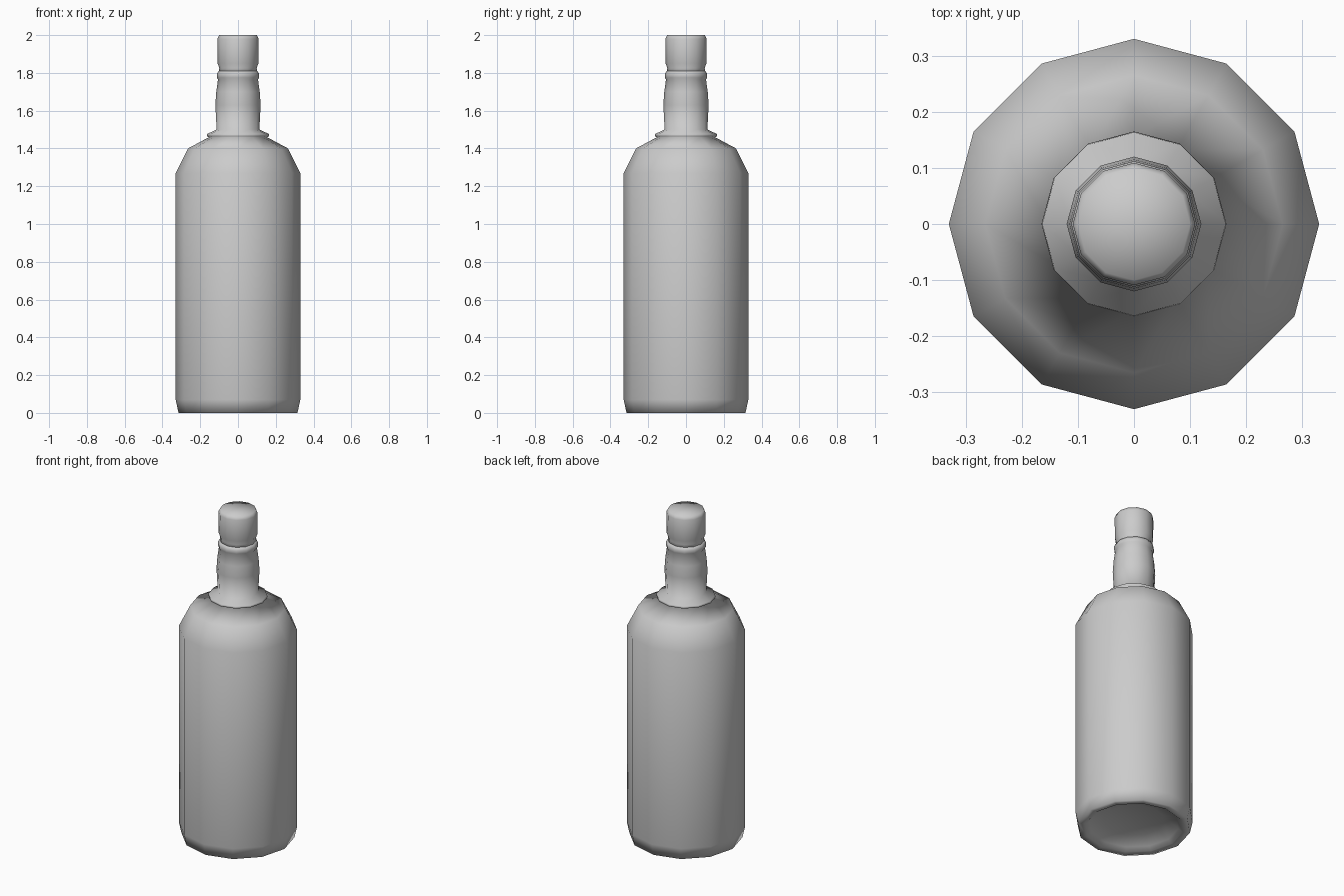
import bpy, bmesh
from math import cos, sin, pi

if "Cube" in bpy.data.objects:
    bpy.data.objects.remove(bpy.data.objects["Cube"])

SIDES = 12


def lathe(name, profile):
    """Revolve (radius, z) points around z; radius 0 makes a pole."""
    bm = bmesh.new()
    rings = []
    for r, z in profile:
        if r == 0:
            rings.append([bm.verts.new((0, 0, z))] * SIDES)
        else:
            rings.append([bm.verts.new((r * cos(2 * pi * i / SIDES),
                                        r * sin(2 * pi * i / SIDES), z))
                          for i in range(SIDES)])
    for a, b in zip(rings, rings[1:]):
        for i in range(SIDES):
            j = (i + 1) % SIDES
            bm.faces.new(list(dict.fromkeys((a[i], a[j], b[j], b[i]))))
    bmesh.ops.recalc_face_normals(bm, faces=bm.faces)
    for f in bm.faces:
        f.smooth = True
    mesh = bpy.data.meshes.new(name)
    bm.to_mesh(mesh)
    bm.free()
    obj = bpy.data.objects.new(name, mesh)
    bpy.context.collection.objects.link(obj)
    return obj


# Bottle body with punted base, sloping shoulder, lip and swollen neck
lathe("bottle_body", [
    (0, 0.06), (0.17, 0.05), (0.25, 0.02), (0.275, 0.0), (0.315, 0.0),
    (0.33, 0.07), (0.33, 1.27), (0.265, 1.40), (0.153, 1.46),
    (0.165, 1.465), (0.163, 1.477), (0.113, 1.50),
    (0.12, 1.63), (0.115, 1.70), (0.106, 1.765),
    (0.112, 1.775), (0.112, 1.795), (0.103, 1.81), (0, 1.81)])

# Stopper cap
lathe("cap", [
    (0, 1.80), (0.103, 1.80), (0.099, 1.825), (0.108, 1.85),
    (0.109, 1.98), (0.10, 2.0), (0, 2.0)])
